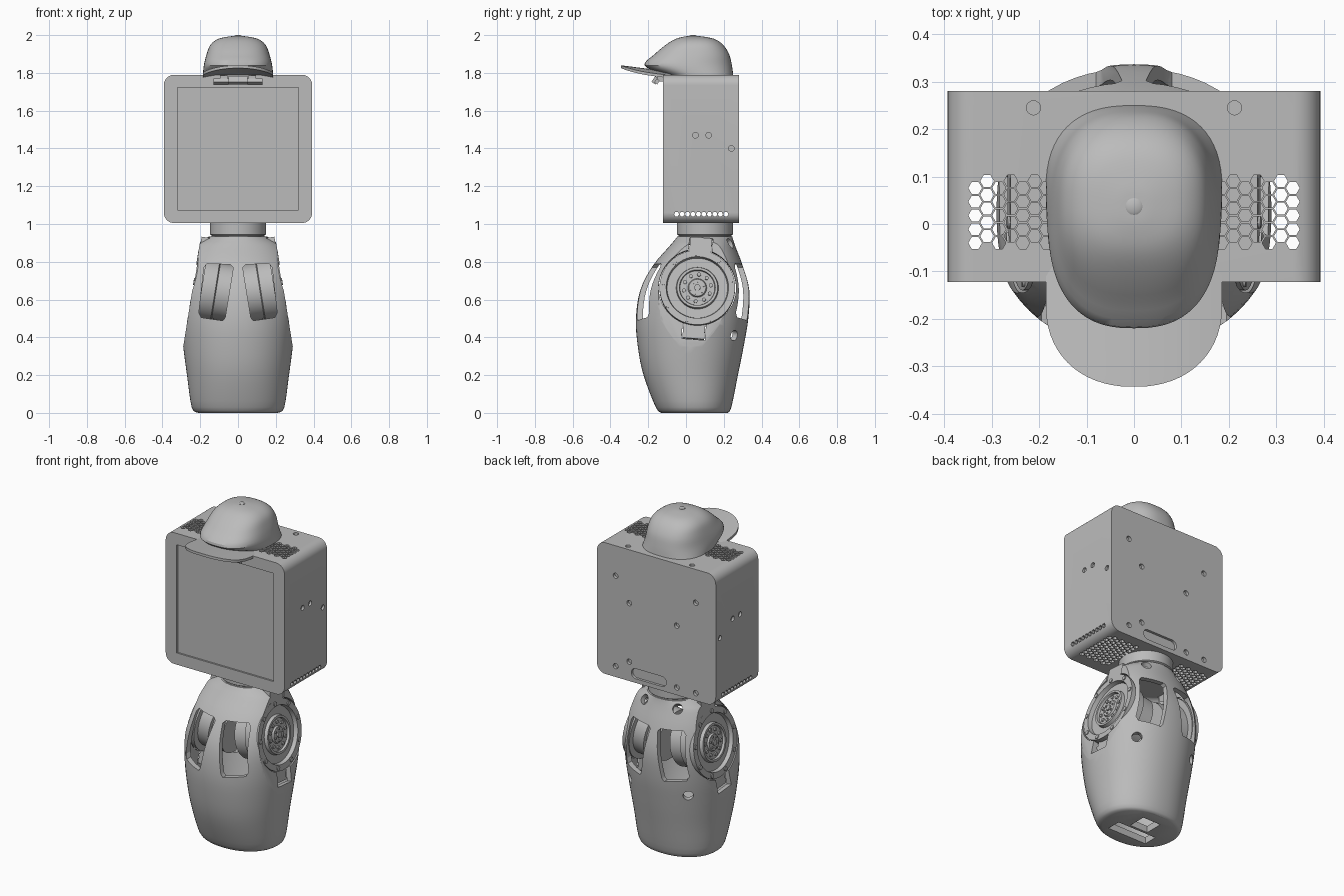
import bpy, bmesh, math
from mathutils import Matrix, Vector

if "Cube" in bpy.data.objects:
    bpy.data.objects.remove(bpy.data.objects["Cube"])

grey = bpy.data.materials.new("plain_grey")
grey.use_nodes = True
grey.diffuse_color = (0.5, 0.5, 0.5, 1)
grey.node_tree.nodes["Principled BSDF"].inputs["Base Color"].default_value = (0.5, 0.5, 0.5, 1)

T = Matrix.Translation
I = Matrix.Identity(4)


def loft(bm, rings, M=I):
    """Skin closed rings of equal length and cap both ends."""
    rows = [[bm.verts.new(M @ Vector(p)) for p in ring] for ring in rings]
    n = len(rows[0])
    for a, b in zip(rows, rows[1:]):
        for i in range(n):
            bm.faces.new((a[i], a[(i + 1) % n], b[(i + 1) % n], b[i]))
    bm.faces.new(rows[0])
    bm.faces.new(rows[-1])


def lathe(bm, profile, M=I, n=48):
    """Revolve (radius, x) pairs around the local x axis."""
    loft(bm, [[(x, r * math.cos(2 * math.pi * i / n), r * math.sin(2 * math.pi * i / n))
               for i in range(n)] for r, x in profile], M)


def cyl(bm, r, x0, x1, M=I, n=24):
    lathe(bm, [(r, x0), (r, x1)], M, n)


def box(bm, lo, hi, M=I):
    loft(bm, [[(x, lo[1], lo[2]), (x, hi[1], lo[2]), (x, hi[1], hi[2]), (x, lo[1], hi[2])]
              for x in (lo[0], hi[0])], M)


def prism(bm, pts, y0, y1):
    loft(bm, [[(x, y, z) for x, z in pts] for y in (y0, y1)])


def round_rect(x, z0, z1, r, n=8):
    pts = []
    for k, (cx, cz) in enumerate(((x - r, z1 - r), (r - x, z1 - r), (r - x, z0 + r), (x - r, z0 + r))):
        for i in range(n + 1):
            a = math.pi / 2 * (k + i / n)
            pts.append((cx + r * math.cos(a), cz + r * math.sin(a)))
    return pts


def section_rings(sections, power, grow=0.0, subs=4, n=64):
    """Smoothly interpolated superellipse rings from (z, front, back, half width)."""
    s = [sections[0]] + list(sections) + [sections[-1]]
    rows = []
    for k in range(1, len(s) - 2):
        for j in range(subs):
            t = j / subs
            rows.append([0.5 * (2 * b + (c - a) * t + (2 * a - 5 * b + 4 * c - d) * t * t
                                + (3 * b - a - 3 * c + d) * t ** 3)
                         for a, b, c, d in zip(*s[k - 1:k + 3])])
    rows.append(s[-1])
    rings = []
    for z, f, b, w in rows:
        ring = []
        for i in range(n):
            c, v = math.cos(2 * math.pi * i / n), math.sin(2 * math.pi * i / n)
            sx = math.copysign(abs(c) ** (2 / power), c)
            sy = math.copysign(abs(v) ** (2 / power), v)
            ring.append(((w + grow) * sx, (f + b) / 2 + ((b - f) / 2 + grow) * sy, z))
        rings.append(ring)
    return rings


def finish(name, bm, smooth=True):
    bmesh.ops.recalc_face_normals(bm, faces=bm.faces)
    me = bpy.data.meshes.new(name)
    bm.to_mesh(me)
    bm.free()
    ob = bpy.data.objects.new(name, me)
    bpy.context.collection.objects.link(ob)
    me.materials.append(grey)
    if smooth:
        shade(ob)
    return ob


def select(ob):
    bpy.ops.object.select_all(action='DESELECT')
    ob.select_set(True)
    bpy.context.view_layer.objects.active = ob


def shade(ob):
    select(ob)
    bpy.ops.object.shade_smooth_by_angle(angle=math.radians(32))


def cut(ob, cutter):
    if isinstance(cutter, bmesh.types.BMesh):
        cutter = finish("cutter", cutter, False)
    cutter.hide_render = True
    mod = ob.modifiers.new("cut", 'BOOLEAN')
    mod.operation, mod.solver, mod.object = 'DIFFERENCE', 'EXACT', cutter
    select(ob)
    bpy.ops.object.modifier_apply(modifier=mod.name)
    bpy.data.objects.remove(cutter)


# Tilted joint frames on both sides: local x points outward
tilt = math.atan(0.16)
right = T((0.2396, 0.06, 0.665)) @ Matrix.Rotation(-tilt, 4, 'Y')
sides = [right, Matrix.Scale(-1, 4, (1, 0, 0)) @ right]
AXIS_Z = Matrix.Rotation(-math.pi / 2, 4, 'Y')
AXIS_Y = Matrix.Rotation(math.pi / 2, 4, 'Z')

# Torso shell with flat flanks and a hollow core
torso = [(0, -.13, .22, .21), (.03, -.16, .24, .245), (.2, -.225, .275, .27), (.35, -.255, .305, .29),
         (.5, -.265, .33, .305), (.65, -.242, .335, .31), (.78, -.175, .30, .29),
         (.88, -.09, .262, .235), (.915, -.06, .25, .19), (.935, -.045, .245, .152)]
bm = bmesh.new()
loft(bm, section_rings(torso, 2.15))
body = finish("torso_shell", bm, False)
bm = bmesh.new()
loft(bm, section_rings([(max(.04, min(z, .89)), f, b, w) for z, f, b, w in torso[1:-1]], 2.15, -.03))
core = finish("core", bm, False)
for M in sides:
    for ob, depth in ((body, 0), (core, -.03)):
        bm = bmesh.new()
        box(bm, (depth, -1, -1), (1, 1, 1), M)
        cut(ob, bm)
cut(body, core)

# Joint pockets and strap slots
slot_turn = Matrix.Rotation(-.08, 4, 'X')
for M in sides:
    bm = bmesh.new()
    cyl(bm, .205, -.08, .1, M, 64)
    cut(body, bm)
    bm = bmesh.new()
    box(bm, (-.05, -.062, -.28), (.1, .062, .27), M @ slot_turn)
    cut(body, bm)

# Torso windows, round ports and floor openings
bm = bmesh.new()
for s in (1, -1):
    window = [(s * x, z) for x, z in ((.025, .77), (.04, .785), (.165, .79), (.18, .77),
                                      (.207, .53), (.195, .505), (.08, .488), (.068, .505))]
    prism(bm, window, -.5, -.04)
    prism(bm, window, .16, .6)
cut(body, bm)
bm = bmesh.new()
for s in (1, -1):
    for pos, aim in (((.19, .25, .41), (.5, .85, -.1)), ((.105, .225, .89), (.35, .75, .6))):
        p, d = Vector((s * pos[0], *pos[1:])), Vector((s * aim[0], *aim[1:]))
        cyl(bm, .028, -.07, .1, T(p) @ d.to_track_quat('X', 'Z').to_matrix().to_4x4())
cut(body, bm)
for lo, hi in (((-.13, -.06, -.1), (.13, .025, .1)), ((-.06, .04, -.1), (.06, .15, .1))):
    bm = bmesh.new()
    box(bm, lo, hi)
    cut(body, bm)
shade(body)

# Joint motors with stepped faces, bolts and straps
for M, side in zip(sides, ("right", "left")):
    bm = bmesh.new()
    lathe(bm, [(.03, -.012), (.045, -.012), (.05, -.022), (.092, -.022), (.095, -.008), (.108, -.008),
               (.112, -.028), (.16, -.028), (.165, -.004), (.2, -.004), (.2, -.05), (.165, -.05),
               (.165, -.12), (.15, -.125), (.15, -.2)], M, 64)
    finish(side + "_joint_motor", bm)
    bm = bmesh.new()
    for count, radius, r, x in ((9, .182, .013, .001), (10, .072, .01, -.014), (6, .033, .006, -.006)):
        for i in range(count):
            a = 2 * math.pi * (i + .3) / count
            cyl(bm, r, -.03, x, M @ T((0, radius * math.cos(a), radius * math.sin(a))), 12)
    cyl(bm, .018, -.03, -.004, M, 6)
    finish(side + "_joint_bolts", bm)
    bm = bmesh.new()
    box(bm, (-.045, -.058, .19), (-.004, .058, .268), M @ slot_turn)
    box(bm, (-.06, -.058, -.27), (-.03, .058, -.19), M @ slot_turn)
    finish(side + "_joint_straps", bm, False)

# Neck
bm = bmesh.new()
lathe(bm, [(.14, .90), (.14, .94), (.148, .945), (.148, 1.01)], T((0, .1, 0)) @ AXIS_Z)
finish("neck", bm)

# Head case: hollow rounded box with recessed screen
bm = bmesh.new()
prism(bm, round_rect(.393, 1.005, 1.79, .055), -.122, .28)
head = finish("head_case", bm, False)
bm = bmesh.new()
prism(bm, round_rect(.373, 1.025, 1.77, .035), -.09, .25)
cut(head, bm)
bm = bmesh.new()
box(bm, (-.32, -.3, 1.075), (.32, -.112, 1.722))
prism(bm, [(x + .05, z) for x, z in round_rect(.115, 1.03, 1.09, .028)], .265, .4)
cut(head, bm)

# Hexagonal vents on top, underside and lower flanks
bm = bmesh.new()
pitch = .029
for s in (1, -1):
    for col in range(8):
        for row in range(9):
            x, y = s * (.335 - col * pitch * .866), -.04 + pitch * (row + .5 * (col % 2))
            spin = Matrix.Rotation(math.pi / 6, 4, 'X')
            at = T((x, y, 0)) @ AXIS_Z @ spin
            if row < 5:
                cyl(bm, .0145, 1.76, 1.9, at, 6)
            cyl(bm, .0145, .9, 1.032, at, 6)
    for row in range(10):
        cyl(bm, .0135, .355, .5, Matrix.Scale(s, 4, (1, 0, 0)) @ T((0, -.05 + row * pitch, 1.052)), 6)
cut(head, bm)

# Screw holes in back, flanks and top
bm = bmesh.new()
for x, z in ((.27, 1.61), (.18, 1.47), (-.26, 1.59), (-.135, 1.42), (.27, 1.07), (.18, 1.12),
             (-.135, 1.05), (-.26, 1.05)):
    cyl(bm, .016, .262, .4, T((x, 0, z)) @ AXIS_Y, 16)
for s in (1, -1):
    mirror = Matrix.Scale(s, 4, (1, 0, 0))
    for y, z in ((.05, 1.47), (.12, 1.47), (.24, 1.40)):
        cyl(bm, .015, .38, .5, mirror @ T((0, y, z)), 16)
    cyl(bm, .015, 1.775, 1.9, T((s * .212, .245, 0)) @ AXIS_Z, 16)
cut(head, bm)
shade(head)

# Electronics block inside the head
bm = bmesh.new()
box(bm, (-.26, -.06, 1.15), (.26, .2, 1.7))
finish("inner_electronics", bm, False)

# Sensor clip under the cap bill
bm = bmesh.new()
clip = T((0, -.15, 1.757)) @ Matrix.Rotation(-.6, 4, 'X')
box(bm, (-.13, -.012, -.016), (.13, .008, .008), clip)
box(bm, (-.05, -.025, -.022), (.05, .0, .014), clip)
for s in (1, -1):
    box(bm, (s * .075 - .02, -.15, 1.755), (s * .075 + .02, -.115, 1.785))
finish("sensor_clip", bm, False)

# Cap crown, bill and button
bm = bmesh.new()
loft(bm, section_rings([(1.79, -.12, .25, .186), (1.84, -.22, .243, .181), (1.9, -.165, .228, .166),
                        (1.95, -.105, .195, .145), (1.98, -.055, .15, .105), (1.993, -.005, .085, .045),
                        (1.995, .03, .05, .01)], 2.5))
finish("cap_crown", bm)
bm = bmesh.new()
rings = []
for k in range(21):
    u = k / 20
    y = -.08 - .263 * math.sin(u * math.pi / 2)
    v = max(0, (-.17 - y) / .1735)
    w = .186 * (1 - v ** 2.2) ** (1 / 2.2)
    upper = [(w * (i / 8 - 1), y, 1.806 - .13 * (y + .08) - .02 * (w * (i / 8 - 1) / .186) ** 2)
             for i in range(17)]
    rings.append(upper + [(x, yy, z - .015) for x, yy, z in reversed(upper)])
loft(bm, rings)
finish("cap_bill", bm)
bm = bmesh.new()
lathe(bm, [(.018, 1.98), (.018, 1.997), (.013, 2.0)], T((0, .037, 0)) @ AXIS_Z, 16)
finish("cap_button", bm)
